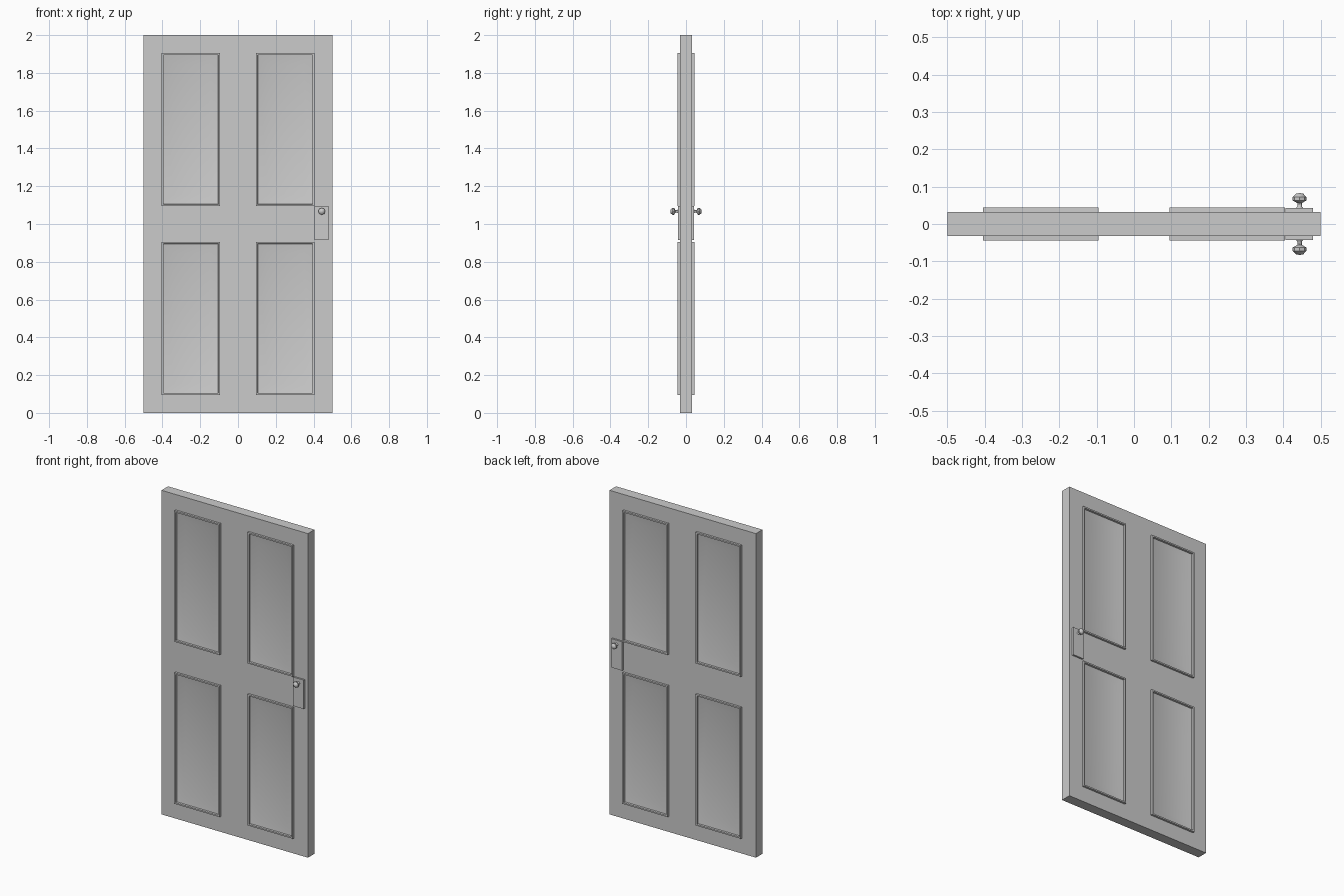
import bpy, bmesh, math
from mathutils import Vector

if "Cube" in bpy.data.objects:
    bpy.data.objects.remove(bpy.data.objects["Cube"])

HALF = 0.032          # half thickness of the door slab


def finish(bm, name, mirror=True):
    bmesh.ops.recalc_face_normals(bm, faces=bm.faces)
    me = bpy.data.meshes.new(name)
    bm.to_mesh(me)
    bm.free()
    ob = bpy.data.objects.new(name, me)
    bpy.context.collection.objects.link(ob)
    bpy.context.view_layer.objects.active = ob
    ob.select_set(True)
    bpy.ops.object.shade_smooth_by_angle(angle=math.radians(40))
    ob.select_set(False)
    if mirror:
        m = ob.modifiers.new("front_to_back", 'MIRROR')
        m.use_axis = (False, True, False)
    return ob


# Door slab: front half as a grid of rails and panels, mirrored to the back
xs = [-0.5, -0.405, -0.095, 0.095, 0.405, 0.5]
zs = [0, 0.095, 0.905, 1.095, 1.905, 2]
bm = bmesh.new()
v = [[bm.verts.new((x, -HALF, z)) for x in xs] for z in zs]
panels = []
for j in range(5):
    for i in range(5):
        f = bm.faces.new((v[j][i], v[j][i + 1], v[j + 1][i + 1], v[j + 1][i]))
        if i in (1, 3) and j in (1, 3):
            panels.append(f)

# Outer rim back to the middle plane
rim = [e for e in bm.edges if e.is_boundary]
ext = bmesh.ops.extrude_edge_only(bm, edges=rim)
for g in ext["geom"]:
    if isinstance(g, bmesh.types.BMVert):
        g.co.y = 0

# Panel moulding: raised lip, step down, sloped border to the sunken field
for width, depth in ((0.0005, 0.012), (0.009, 0), (0.001, -0.012), (0.05, -0.012)):
    bmesh.ops.inset_individual(bm, faces=panels, thickness=width, depth=depth,
                               use_even_offset=True)
finish(bm, "door_panelled")

# Lock plate
bm = bmesh.new()
bmesh.ops.create_cube(bm, size=1)
for p in bm.verts:
    p.co = Vector((0.4425 + p.co.x * 0.073, -0.036 + p.co.y * 0.014,
                   1.005 + p.co.z * 0.178))
finish(bm, "lock_plate")

# Knob: turned profile (radius, distance from the door centre)
profile = [(0.011, 0.041), (0.006, 0.047), (0.006, 0.056), (0.0185, 0.063),
           (0.0185, 0.072), (0.010, 0.081), (0, 0.083)]
kx, kz = 0.4435, 1.067
bm = bmesh.new()
pts = [bm.verts.new((kx + r, -d, kz)) for r, d in profile]
edges = [bm.edges.new(pair) for pair in zip(pts, pts[1:])]
bmesh.ops.spin(bm, geom=pts + edges, cent=(kx, 0, kz), axis=(0, 1, 0),
               angle=math.tau, steps=8)
bmesh.ops.remove_doubles(bm, verts=bm.verts, dist=0.0005)
finish(bm, "knob")
